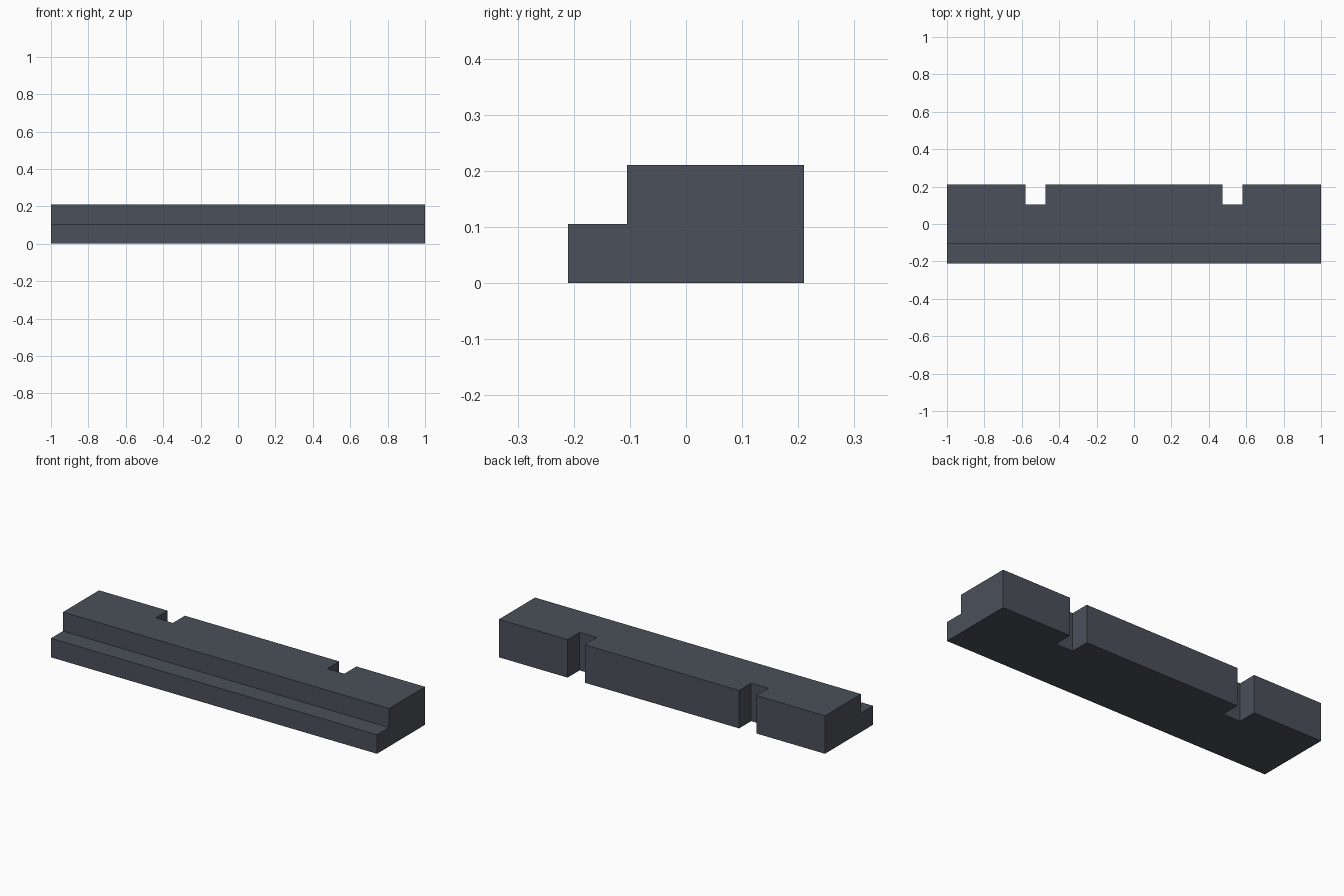
import bpy
import bmesh

if "Cube" in bpy.data.objects:
    bpy.data.objects.remove(bpy.data.objects["Cube"], do_unlink=True)

U = 2 / 19  # step and notch module

slate = bpy.data.materials.new("slate_grey")
slate.use_nodes = True
slate.diffuse_color = (0.07, 0.08, 0.1, 1)
slate.node_tree.nodes["Principled BSDF"].inputs["Base Color"].default_value = slate.diffuse_color


def extrude_outline(name, points, offset):
    """Make a solid by sweeping a closed flat outline along an offset."""
    bm = bmesh.new()
    face = bm.faces.new([bm.verts.new(p) for p in points])
    swept = bmesh.ops.extrude_face_region(bm, geom=[face])["geom"]
    verts = [v for v in swept if isinstance(v, bmesh.types.BMVert)]
    bmesh.ops.translate(bm, verts=verts, vec=offset)
    bmesh.ops.recalc_face_normals(bm, faces=bm.faces)
    mesh = bpy.data.meshes.new(name)
    bm.to_mesh(mesh)
    bm.free()
    mesh.materials.append(slate)
    obj = bpy.data.objects.new(name, mesh)
    bpy.context.collection.objects.link(obj)
    return obj


# Stepped bar: low ledge at the front, tall block behind
profile = [(-2, 0), (2, 0), (2, 2), (-1, 2), (-1, 1), (-2, 1)]
bar = extrude_outline("stepped_bar", [(-1, y * U, z * U) for y, z in profile], (2, 0, 0))

# Two square full-height notches in the back
for side in (-1, 1):
    corners = [(4.5, 1), (5.5, 1), (5.5, 3), (4.5, 3)]
    cutter = extrude_outline("notch_cutter", [(side * x * U, y * U, -U) for x, y in corners], (0, 0, 4 * U))
    cutter.hide_render = True
    notch = bar.modifiers.new("notch", "BOOLEAN")
    notch.operation = "DIFFERENCE"
    notch.solver = "EXACT"
    notch.object = cutter
    bpy.context.view_layer.objects.active = bar
    bpy.ops.object.modifier_apply(modifier=notch.name)
    bpy.data.objects.remove(cutter, do_unlink=True)
